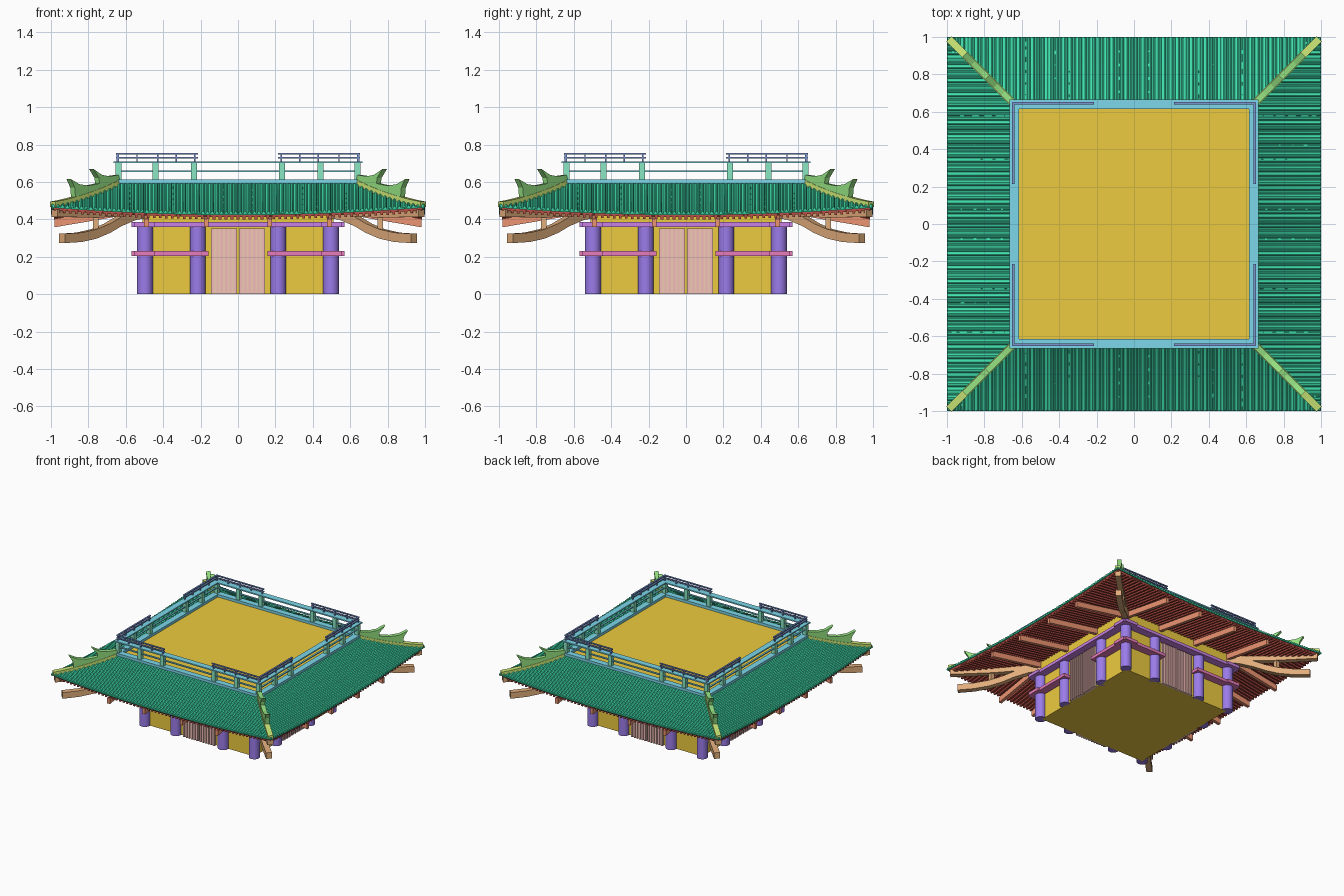
import bpy, bmesh, math
from mathutils import Vector, Matrix

if "Cube" in bpy.data.objects:
    bpy.data.objects.remove(bpy.data.objects["Cube"])

def material(name, rgb):
    m = bpy.data.materials.new(name)
    m.diffuse_color = (*rgb, 1)
    m.use_nodes = True
    m.node_tree.nodes["Principled BSDF"].inputs["Base Color"].default_value = m.diffuse_color
    return m

ORANGE = material("ochre", (0.85, 0.6, 0.05))
PURPLE = material("purple", (0.33, 0.2, 0.82))
VIOLET = material("violet", (0.6, 0.22, 0.8))
PINK = material("magenta", (0.8, 0.2, 0.5))
DOOR = material("salmon", (0.88, 0.6, 0.45))
SLAT = material("rose", (0.9, 0.5, 0.5))
GREEN = material("green", (0.05, 0.75, 0.42))
LIME = material("lime", (0.6, 0.8, 0.18))
LEAF = material("leaf", (0.3, 0.75, 0.22))
DARKRED = material("dark_red", (0.5, 0.08, 0.06))
RED = material("red", (0.85, 0.3, 0.17))
BROWN = material("brown", (0.75, 0.42, 0.2))
BLUE = material("blue", (0.2, 0.68, 0.82))
TEAL = material("teal", (0.25, 0.8, 0.55))
NAVY = material("navy", (0.2, 0.3, 0.65))

def loft(bm, rings):
    """Skin a list of point rings and cap both ends."""
    vs = [[bm.verts.new(p) for p in r] for r in rings]
    n = len(vs[0])
    for a, b in zip(vs, vs[1:]):
        for i in range(n):
            bm.faces.new((a[i], a[(i + 1) % n], b[(i + 1) % n], b[i]))
    bm.faces.new(vs[0])
    bm.faces.new(vs[-1][::-1])

def bar(bm, pts, w, h, side):
    """Rectangular bar along pts, width along side, height along z."""
    s, z = Vector(side).normalized() * w / 2, Vector((0, 0, h / 2))
    loft(bm, [[Vector(p) - s - z, Vector(p) + s - z, Vector(p) + s + z, Vector(p) - s + z] for p in pts])

def box(bm, x0, x1, y0, y1, z0, z1):
    loft(bm, [[(x0, y0, z), (x1, y0, z), (x1, y1, z), (x0, y1, z)] for z in (z0, z1)])

def part(name, mat, fn, sides=4, solid=0):
    """Make the front side with fn, then repeat it round the square plan."""
    bm = bmesh.new()
    fn(bm)
    geom = bm.verts[:] + bm.edges[:] + bm.faces[:]
    for k in range(1, sides):
        d = bmesh.ops.duplicate(bm, geom=geom)["geom"]
        bmesh.ops.rotate(bm, verts=[v for v in d if isinstance(v, bmesh.types.BMVert)],
                         matrix=Matrix.Rotation(k * math.pi / 2, 3, 'Z'))
    bmesh.ops.recalc_face_normals(bm, faces=bm.faces[:])
    me = bpy.data.meshes.new(name)
    bm.to_mesh(me)
    bm.free()
    me.materials.append(mat)
    ob = bpy.data.objects.new(name, me)
    bpy.context.collection.objects.link(ob)
    if solid:
        ob.modifiers.new("thickness", 'SOLIDIFY').thickness = solid
    return ob

# Roof heights: d = distance out from the centre, u = position along the side
def lift(d, u):
    return 0.04 * u * u * max(0, (d - 0.64) / 0.36)

def roof_z(d, u):
    t = (d - 0.64) / 0.36
    return 0.59 - 0.16 * (1.2 * t - 0.2 * t * t) + lift(d, u)

def soffit_z(d, u):
    return 0.50 - 0.17 * (d - 0.5) + lift(d, u)

def sheet(bm, zf, d0, d1, nd=6, nu=24):
    g = [[bm.verts.new(((2 * j / nu - 1) * d, -d, zf(d, (2 * j / nu - 1) * d))) for j in range(nu + 1)]
         for d in [d0 + (d1 - d0) * i / nd for i in range(nd + 1)]]
    for a, b in zip(g, g[1:]):
        for j in range(nu):
            bm.faces.new((a[j], b[j], b[j + 1], a[j + 1]))

# Body
def body(bm):
    box(bm, -.49, .49, -.49, .49, 0, .385)
    box(bm, -.51, .51, -.51, .51, .385, .51)
    box(bm, -.62, .62, -.62, .62, .51, .59)
part("walls_and_floor", ORANGE, body, 1)

# Columns
def columns(bm):
    for x in (-.4975, -.215, .215):
        loft(bm, [[(x + .042 * math.cos(a * math.pi / 12), -.4975 + .042 * math.sin(a * math.pi / 12), z)
                   for a in range(24)] for z in (0, .362)])
cols = part("columns", PURPLE, columns)
bpy.context.view_layer.objects.active = cols
cols.select_set(True)
bpy.ops.object.shade_smooth_by_angle()

# Beams around the columns
part("top_beams", VIOLET, lambda bm: box(bm, -.57, .57, -.555, -.445, .36, .385))
part("middle_beams", PINK, lambda bm: [box(bm, min(s * .157, s * .57), max(s * .157, s * .57),
                                           -.555, -.445, .205, .23) for s in (-1, 1)])

# Doors
part("doors", DOOR, lambda bm: [box(bm, c - .07, c + .07, -.505, -.48, 0, .35) for c in (-.075, .075)])
def slats(bm):
    for s in (-1, 1):
        for i in range(6):
            x = s * (.016 + .0235 * i)
            box(bm, x - .006, x + .006, -.512, -.5, 0, .35)
part("door_slats", SLAT, slats)

# Tiled roof
part("roof_sheet", GREEN, lambda bm: sheet(bm, roof_z, .63, 1.0), solid=.008)
def tiles(bm):
    for i in range(80):
        u = -.9875 + .025 * i
        d0 = max(.63, abs(u))
        rings = []
        for k in range(6):
            d = d0 + (.998 - d0) * k / 5
            rings.append([(u + .0095 * math.cos(a * math.pi / 4), -d,
                           roof_z(d, u) - .003 + .014 * math.sin(a * math.pi / 4)) for a in range(5)])
        loft(bm, rings)
part("roof_tiles", GREEN, tiles)

# Eaves underside
part("soffit", DARKRED, lambda bm: sheet(bm, soffit_z, .5, .985), solid=.006)
def rafters(bm):
    for i in range(-30, 31):
        u = i * .032
        d0 = max(.5, abs(u))
        bar(bm, [(u, -d, soffit_z(d, u) - .008) for d in (d0, (d0 + .985) / 2, .985)], .014, .02, (1, 0, 0))
part("rafters", DARKRED, rafters)
part("eave_boards", DARKRED, lambda bm: bar(
    bm, [(.98 * v / 10, -.98, roof_z(.98, .098 * v) - .013) for v in range(-10, 11)], .012, .012, (0, 1, 0)))
def eave_beams(bm):
    for u in (-.49, -.17, .17, .49):
        bar(bm, [(u, -d, soffit_z(d, 0) - .038) for d in (.48, .98)], .026, .045, (1, 0, 0))
part("eave_beams", RED, eave_beams)

# Corner timbers along the diagonals
def diag(pts):
    return [(r, -r, z) for r, z in pts]
def corner(bm):
    bar(bm, diag([(.48, .445), (.75, .43), (.98, .432)]), .045, .04, (1, 1, 0))
    bar(bm, diag([(.48, .435), (.56, .422), (.64, .388), (.70, .352), (.77, .322), (.85, .304), (.94, .298)]),
        .045, .05, (1, 1, 0))
    box(bm, .745, .775, -.775, -.745, .33, .42)
part("corner_brackets", BROWN, corner)

# Hip ridges and their upturned ornaments
part("hip_ridges", LIME, lambda bm: bar(
    bm, diag([(r, roof_z(r, r) + .008) for r in (.645, .72, .79, .86, .93, .99)]), .04, .03, (1, 1, 0)))
def ornaments(bm):
    for prof in ([(.88, .51), (.885, .57), (.905, .615), (.86, .588), (.81, .58), (.76, .59), (.73, .6), (.73, .56)],
                 [(.75, .56), (.755, .62), (.785, .67), (.74, .638), (.70, .63), (.65, .637), (.64, .59)]):
        loft(bm, [[(r + o, -r + o, z) for r, z in prof] for o in (-.012, .012)])
part("ridge_ornaments", LEAF, ornaments)

# Balcony railing
def rails(bm):
    for y0, y1, z0, z1 in ((.615, .665, .592, .613), (.633, .647, .652, .66), (.615, .665, .70, .71)):
        box(bm, -y1, y1, -y1, -y0, z0, z1)
part("balcony_rails", BLUE, rails)
part("balcony_posts", TEAL, lambda bm: [box(bm, x - .016, x + .016, -.656, -.624, .61, .702)
                                        for x in (-.64, -.44, -.235, .235, .44)])
def handrails(bm):
    for s in (-1, 1):
        for z in (.73, .75):
            bar(bm, [(s * .215, -.645, z), (s * .65, -.645, z)], .013, .008, (0, 1, 0))
        for x in (.23, .33, .43, .54, .64):
            box(bm, s * x - .004, s * x + .004, -.65, -.64, .708, .752)
part("handrails", NAVY, handrails)
